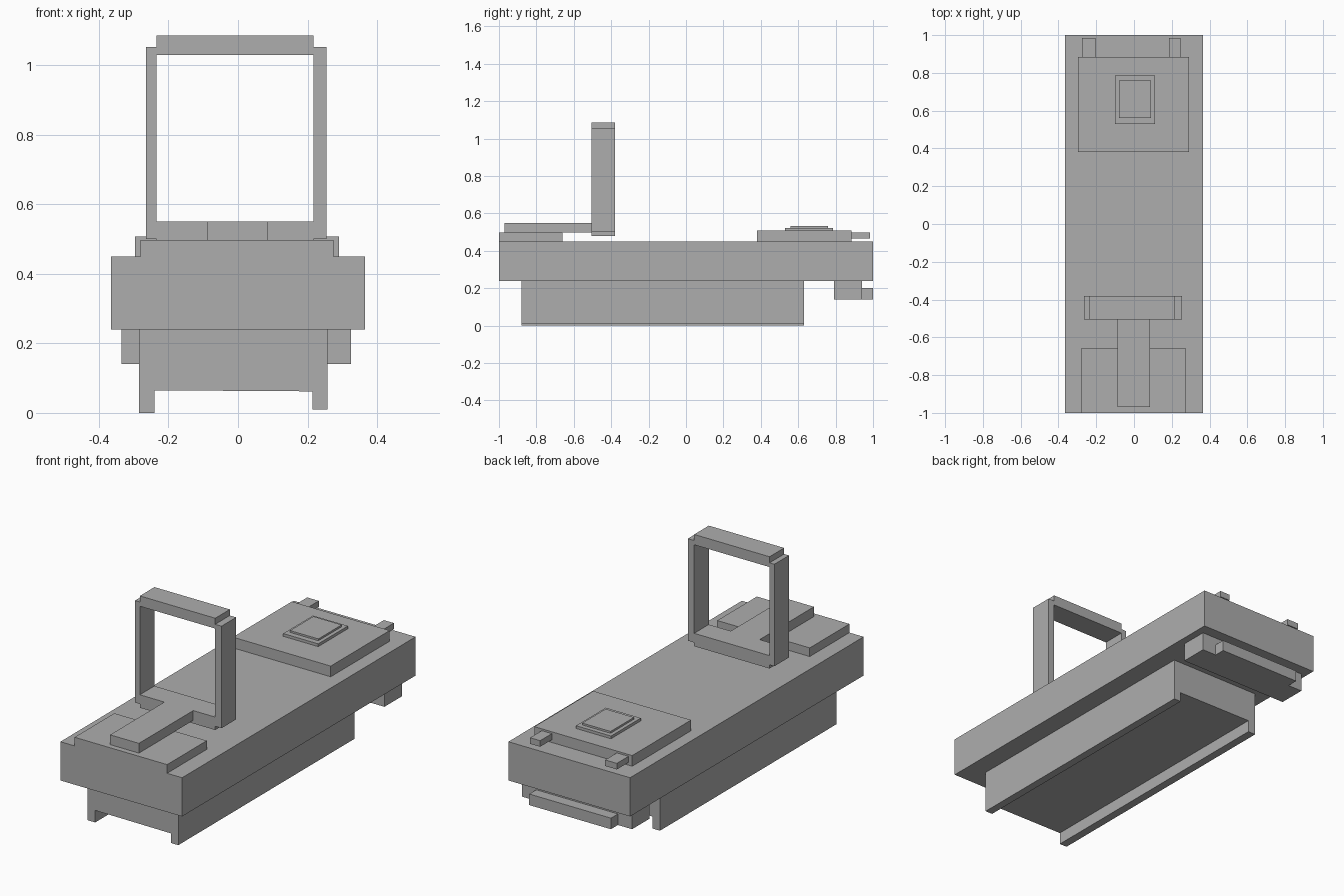
import bpy

if "Cube" in bpy.data.objects:
    bpy.data.objects.remove(bpy.data.objects["Cube"])

grey = bpy.data.materials.new("plain_grey")
grey.diffuse_color = (0.42, 0.42, 0.42, 1)
grey.use_nodes = True
grey.node_tree.nodes["Principled BSDF"].inputs["Base Color"].default_value = grey.diffuse_color


def extrude_y(name, outline, y0, y1):
    """Extrude an (x, z) outline, counter-clockwise seen from the front, along y."""
    n = len(outline)
    verts = [(x, y, z) for y in (y0, y1) for x, z in outline]
    faces = [tuple(range(n)), tuple(range(2 * n - 1, n - 1, -1))]
    faces += [(i, i + n, (i + 1) % n + n, (i + 1) % n) for i in range(n)]
    mesh = bpy.data.meshes.new(name)
    mesh.from_pydata(verts, [], faces)
    mesh.materials.append(grey)
    obj = bpy.data.objects.new(name, mesh)
    bpy.context.collection.objects.link(obj)
    return obj


def box(name, x0, x1, y0, y1, z0, z1):
    return extrude_y(name, [(x0, z0), (x1, z0), (x1, z1), (x0, z1)], y0, y1)


# Main slab
box("main_body", -0.365, 0.365, -1, 1, 0.24, 0.45)

# Undercarriage: inverted channel with a runner on each side
extrude_y("undercarriage",
          [(-0.285, 0), (-0.24, 0), (-0.24, 0.065), (0.215, 0.062),
           (0.215, 0.01), (0.258, 0.01), (0.258, 0.24), (-0.285, 0.24)],
          -0.88, 0.63)

# Rear block and bumper under the slab
box("rear_block", -0.335, 0.325, 0.79, 0.94, 0.14, 0.24)
box("rear_bumper", -0.25, 0.24, 0.94, 1.0, 0.14, 0.20)

# Front pad with raised tongue reaching the frame
box("front_pad", -0.28, 0.275, -1, -0.66, 0.45, 0.497)
box("tongue", -0.088, 0.085, -0.97, -0.505, 0.497, 0.55)

# Upright square frame
FY = (-0.505, -0.38)
box("frame_left_post", -0.264, -0.235, *FY, 0.50, 1.053)
box("frame_right_post", 0.217, 0.255, *FY, 0.50, 1.053)
box("frame_top_bar", -0.235, 0.217, *FY, 1.03, 1.086)
box("frame_bottom_bar", -0.235, 0.217, *FY, 0.48, 0.55)

# Rear pad with stepped button and two prongs
box("rear_pad", -0.297, 0.29, 0.38, 0.885, 0.45, 0.508)
box("button_base", -0.10, 0.11, 0.53, 0.785, 0.508, 0.523)
box("button_top", -0.08, 0.09, 0.56, 0.76, 0.523, 0.533)
for side, x0, x1 in (("left", -0.275, -0.205), ("right", 0.185, 0.245)):
    box(side + "_prong", x0, x1, 0.885, 0.985, 0.465, 0.498)
